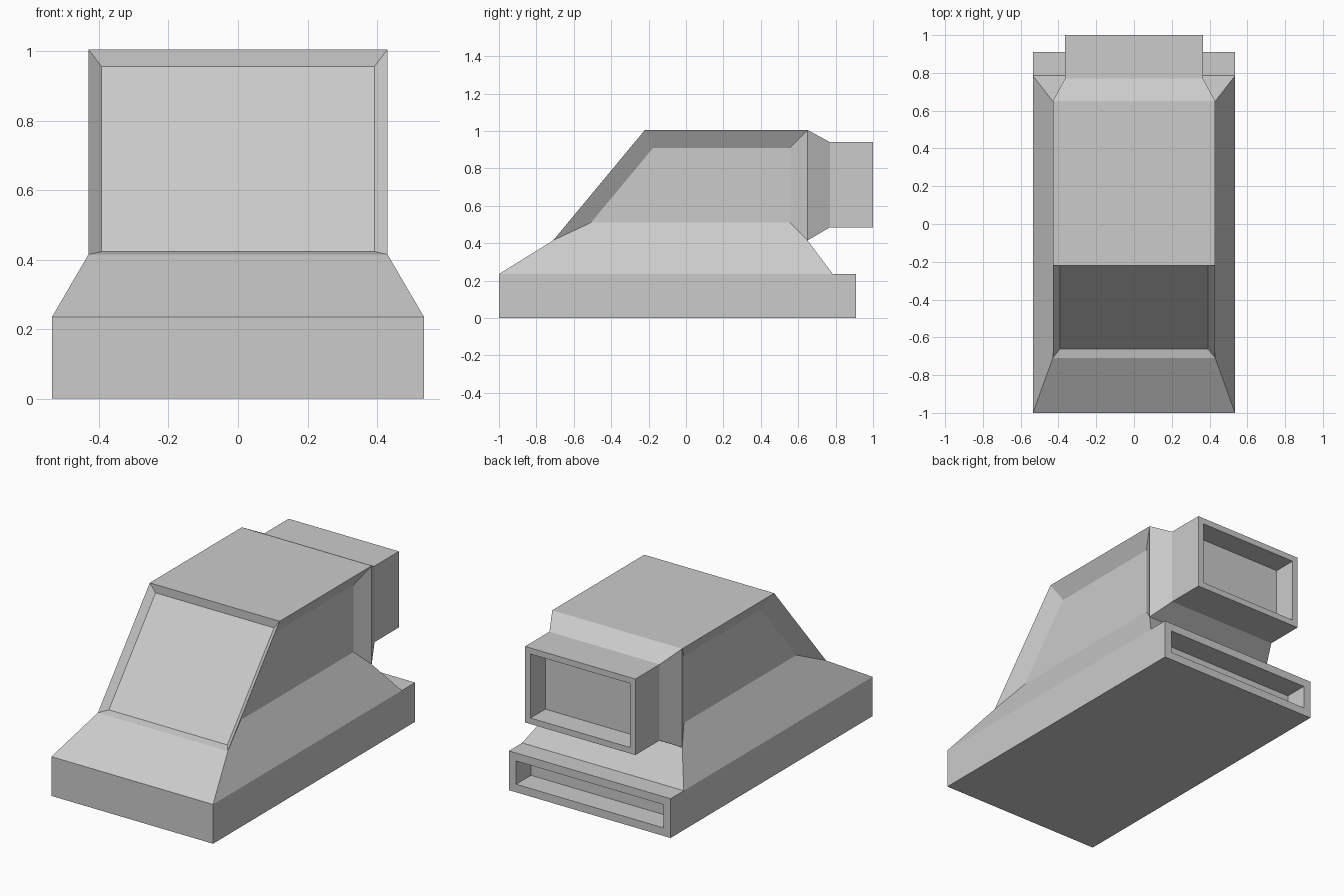
import bpy, bmesh

if "Cube" in bpy.data.objects:
    bpy.data.objects.remove(bpy.data.objects["Cube"])

bm = bmesh.new()


def ring(half_x, y0, y1, z):
    return [bm.verts.new((x, y, z)) for x, y in
            ((-half_x, y0), (half_x, y0), (half_x, y1), (-half_x, y1))]


def loft(a, b):
    """Side faces between two rings, ordered front, right, back, left."""
    return [bm.faces.new((a[i], a[(i + 1) % 4], b[(i + 1) % 4], b[i])) for i in range(4)]


def inset(face, width, depth=0.0):
    bmesh.ops.inset_region(bm, faces=[face], thickness=width, depth=-depth,
                           use_even_offset=True, use_boundary=True)
    return face


def extrude_y(face, dy):
    new = bmesh.ops.extrude_discrete_faces(bm, faces=[face])["faces"][0]
    for v in new.verts:
        v.co.y += dy
    return new


def socket(face, rim, depth):
    """Framed rectangular opening in a rear face."""
    extrude_y(inset(face, rim), -depth)


# Stacked body: plinth, sloped shoulder, cabin with raked front
floor = ring(0.535, -1.0, 0.785, 0.0)
plinth = ring(0.535, -1.0, 0.785, 0.235)
shoulder = ring(0.43, -0.71, 0.65, 0.415)
roof = ring(0.43, -0.22, 0.65, 1.005)
plinth_sides = loft(floor, plinth)
loft(plinth, shoulder)
front, right, back, left = loft(shoulder, roof)
bm.faces.new(floor[::-1])
bm.faces.new(roof)
bm.normal_update()

# Recessed front and side panels
inset(front, 0.038, 0.0325)
for side in (right, left):
    inset(side, 0.095, 0.055)

# Rear ledge with low slot
ledge = extrude_y(plinth_sides[2], 0.125)
bm.normal_update()
socket(ledge, 0.048, 0.14)

# Tapered neck and rear duct
neck = extrude_y(back, 0.12)
for v in neck.verts:
    v.co.x *= 0.365 / 0.43
    v.co.z = 0.485 if v.co.z < 0.7 else 0.94
duct = extrude_y(neck, 0.23)
bm.normal_update()
socket(duct, 0.036, 0.14)

bmesh.ops.recalc_face_normals(bm, faces=bm.faces)
mesh = bpy.data.meshes.new("vent_housing")
bm.to_mesh(mesh)
bm.free()
bpy.context.collection.objects.link(bpy.data.objects.new("vent_housing", mesh))
